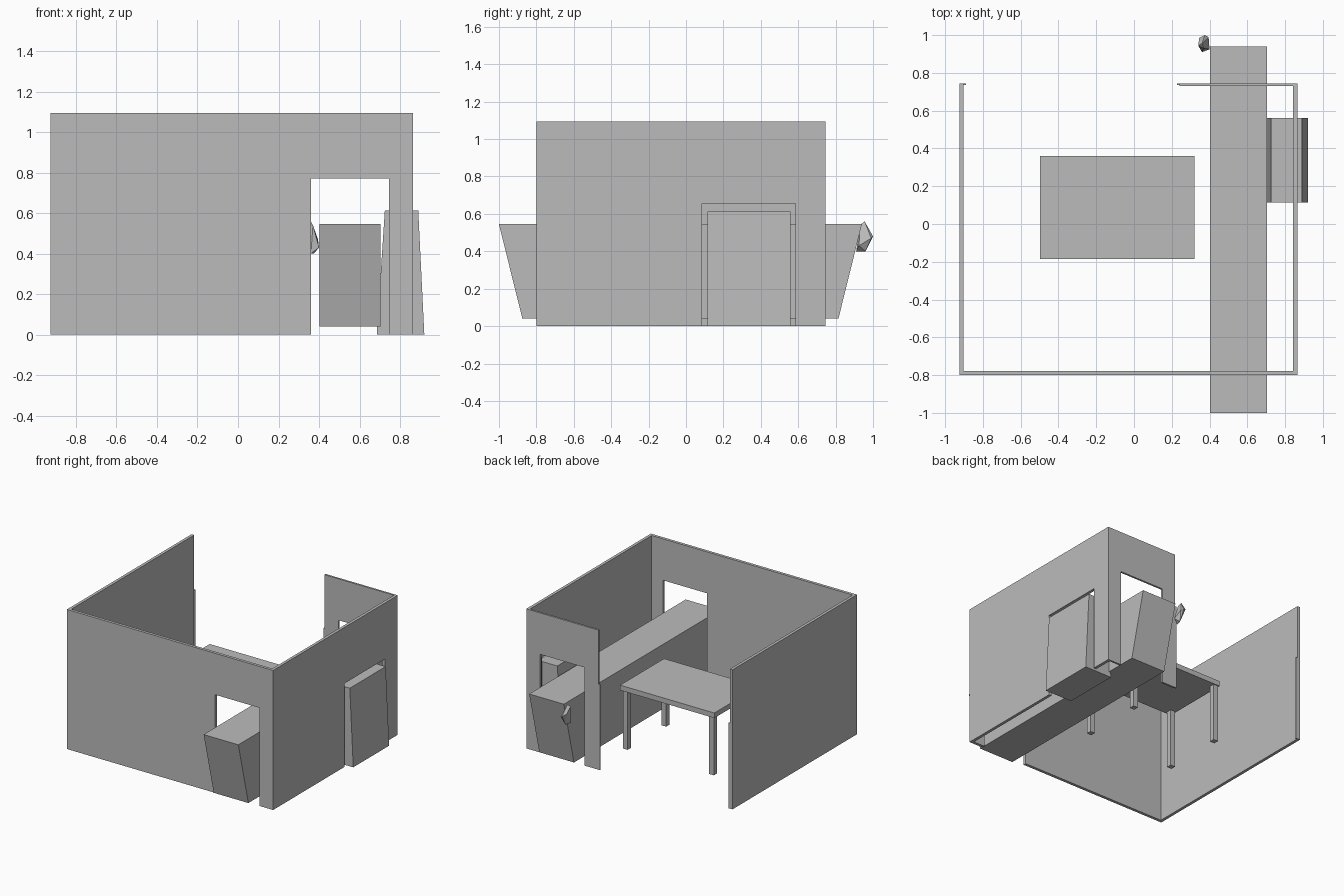
import bpy
import bmesh
from mathutils import Vector

cube = bpy.data.objects.get("Cube")
if cube:
    bpy.data.objects.remove(cube, do_unlink=True)

GREY = (0.5, 0.5, 0.5, 1)
grey = bpy.data.materials.new("plain grey")
grey.use_nodes = True
grey.diffuse_color = GREY
grey.node_tree.nodes["Principled BSDF"].inputs["Base Color"].default_value = GREY


def finish(name, bm):
    bmesh.ops.recalc_face_normals(bm, faces=bm.faces)
    mesh = bpy.data.meshes.new(name)
    bm.to_mesh(mesh)
    bm.free()
    mesh.materials.append(grey)
    obj = bpy.data.objects.new(name, mesh)
    bpy.context.collection.objects.link(obj)
    return obj


def prism(name, outline, axis, lo, hi):
    """Extrude an outline in (x, z) along y, or in (y, z) along x."""
    bm = bmesh.new()
    place = (lambda a, z: (a, lo, z)) if axis == "y" else (lambda a, z: (lo, a, z))
    face = bm.faces.new([bm.verts.new(place(a, z)) for a, z in outline])
    ext = bmesh.ops.extrude_face_region(bm, geom=[face])
    shift = Vector((0, hi - lo, 0) if axis == "y" else (hi - lo, 0, 0))
    moved = [v for v in ext["geom"] if isinstance(v, bmesh.types.BMVert)]
    bmesh.ops.translate(bm, verts=moved, vec=shift)
    return finish(name, bm)


def box(name, x0, x1, y0, y1, z0, z1):
    return prism(name, [(x0, z0), (x1, z0), (x1, z1), (x0, z1)], "y", y0, y1)


def wall_outline(start, end, gap_start, gap_end, gap_top):
    """Wall with one opening that reaches the floor."""
    return [(start, 0), (gap_start, 0), (gap_start, gap_top), (gap_end, gap_top),
            (gap_end, 0), (end, 0), (end, TOP), (start, TOP)]


# Room walls
TOP = 1.095
LEFT, RIGHT = 0.865, -0.925
FRONT, BACK = -0.8, 0.745
THICK = 0.023
prism("front_wall", wall_outline(RIGHT, LEFT, 0.36, 0.745, 0.77), "y", FRONT, FRONT + THICK)
prism("back_wall", wall_outline(0.24, LEFT, 0.36, 0.745, 0.77), "y", BACK - 0.015, BACK)
prism("left_wall", wall_outline(FRONT + THICK, BACK - 0.015, 0.085, 0.585, 0.655),
      "x", LEFT - THICK, LEFT)
box("right_wall", RIGHT, RIGHT + THICK, FRONT + THICK, BACK, 0, TOP)

# Thin jambs of the wide back opening
box("left_jamb", 0.227, 0.24, BACK - 0.009, BACK, 0, 0.67)
box("right_jamb", RIGHT + THICK, -0.89, BACK - 0.009, BACK, 0, 0.67)

# Long counter passing through both doorways, ends sloping inward
prism("long_counter", [(-0.875, 0.04), (0.815, 0.04), (0.94, 0.545), (-1.0, 0.545)],
      "x", 0.402, 0.703)

# Tapered cabinet in the side opening
prism("side_cabinet", [(0.685, 0), (0.92, 0), (0.89, 0.613), (0.725, 0.613)],
      "y", 0.115, 0.56)

# Table
box("table_top", -0.498, 0.32, -0.185, 0.36, 0.455, 0.495)
LEG = 0.02
for side, x in (("left", 0.28), ("right", -0.468)):
    for end, y in (("front", -0.145), ("back", 0.332)):
        box(f"table_{end}_{side}_leg", x - LEG, x + LEG, y - LEG, y + LEG, 0, 0.455)

# Faceted handle at the back end of the counter
bm = bmesh.new()
for point in [(0.36, 0.91, 0.40), (0.375, 0.96, 0.40), (0.40, 0.925, 0.43),
              (0.375, 1.0, 0.48), (0.395, 0.99, 0.47), (0.34, 0.945, 0.545),
              (0.36, 0.955, 0.56), (0.345, 0.985, 0.50), (0.37, 0.93, 0.54)]:
    bm.verts.new(point)
bmesh.ops.convex_hull(bm, input=bm.verts)
finish("counter_handle", bm)
